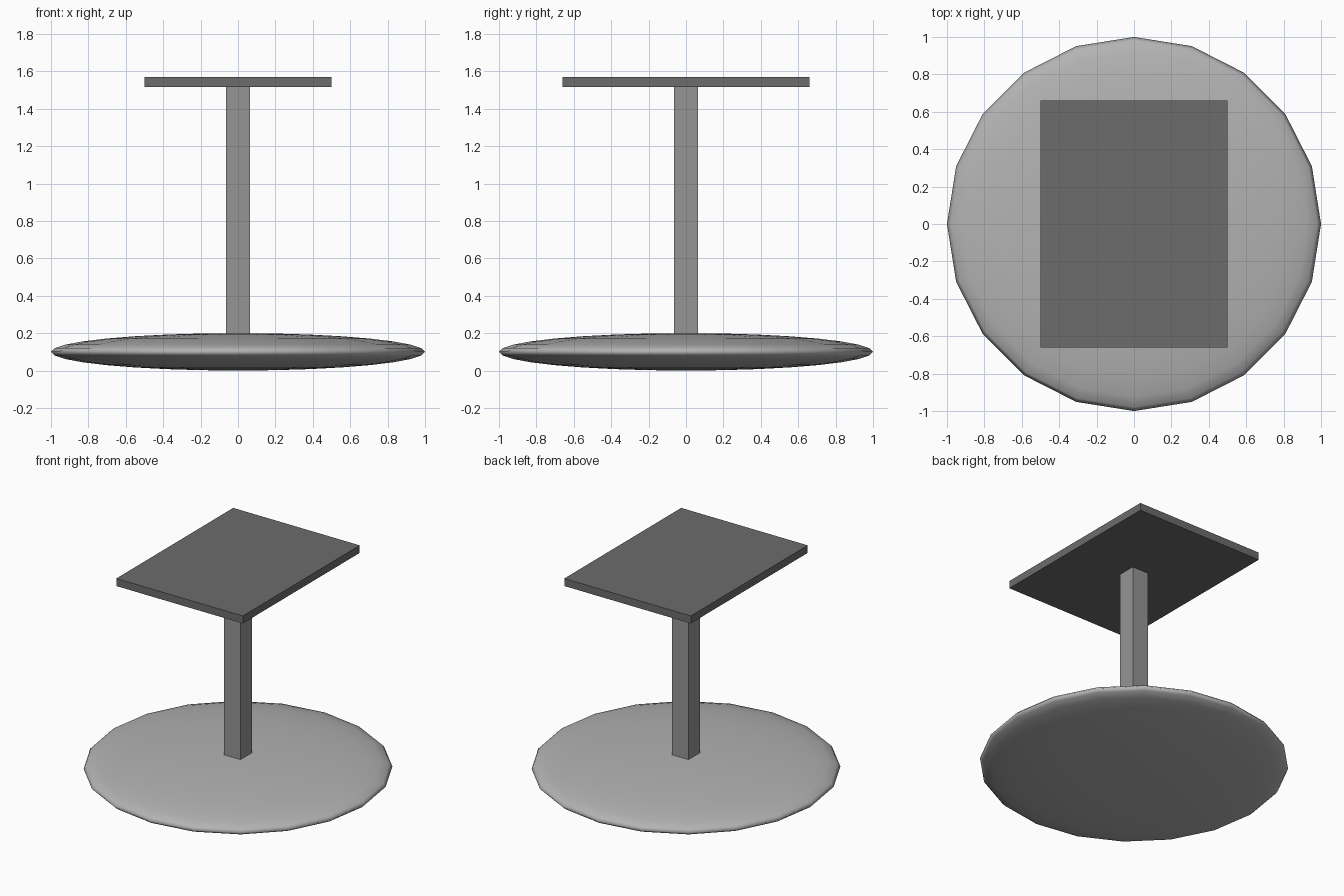
import bpy

if "Cube" in bpy.data.objects:
    bpy.data.objects.remove(bpy.data.objects["Cube"])


def paint(ob, value):
    mat = bpy.data.materials.new(ob.name + "_grey")
    mat.diffuse_color = (value, value, value, 1)
    mat.use_nodes = True
    mat.node_tree.nodes["Principled BSDF"].inputs["Base Color"].default_value = mat.diffuse_color
    ob.data.materials.append(mat)


def box(name, size, center, grey):
    bpy.ops.mesh.primitive_cube_add(size=1, location=center)
    ob = bpy.context.object
    ob.name = name
    ob.scale = size
    bpy.ops.object.transform_apply(location=False, rotation=False, scale=True)
    paint(ob, grey)


# Flattened, 20-sided domed base with smooth shading
bpy.ops.mesh.primitive_uv_sphere_add(segments=20, ring_count=16, radius=1, location=(0, 0, 0.1))
base = bpy.context.object
base.name = "base"
base.scale = (1, 1, 0.1)
bpy.ops.object.transform_apply(location=False, rotation=False, scale=True)
bpy.ops.object.shade_smooth()
paint(base, 0.45)

# Square column, sunk slightly into the base
box("column", (0.13, 0.13, 1.33), (0, 0, 0.855), 0.3)

# Rectangular top plate
box("table_top", (1.0, 1.32, 0.054), (0, 0, 1.543), 0.15)
